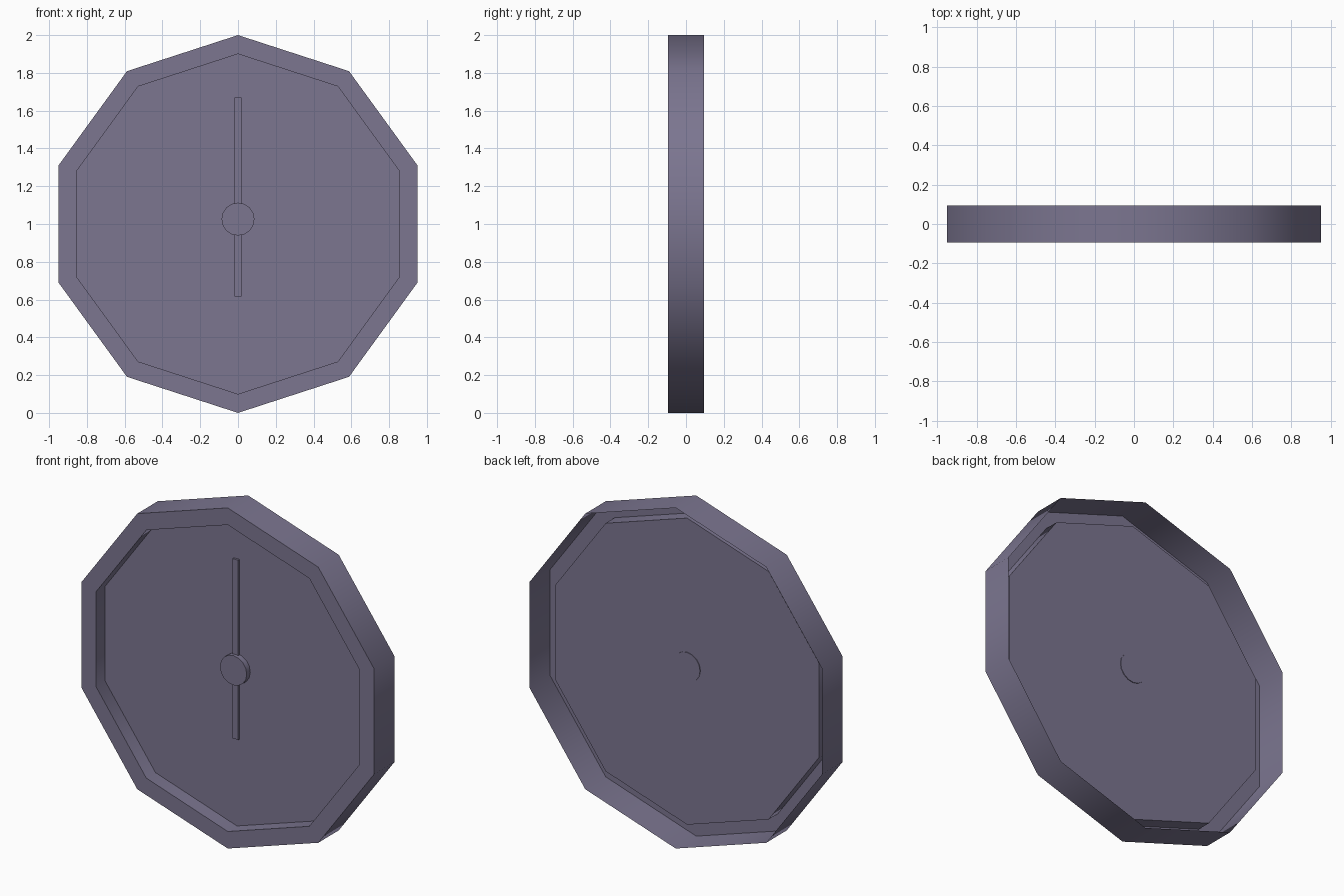
import bpy, bmesh
from math import sin, cos, pi

if "Cube" in bpy.data.objects:
    bpy.data.objects.remove(bpy.data.objects["Cube"])

mat = bpy.data.materials.new("muted_purple")
mat.diffuse_color = (0.20, 0.18, 0.28, 1)
mat.use_nodes = True
mat.node_tree.nodes["Principled BSDF"].inputs["Base Color"].default_value = mat.diffuse_color
FACE_Y = -0.01   # front surface of the dial
HUB_Z = 1.026


def finish(name, bm, smooth_angle=None):
    me = bpy.data.meshes.new(name)
    bm.to_mesh(me)
    bm.free()
    ob = bpy.data.objects.new(name, me)
    bpy.context.collection.objects.link(ob)
    me.materials.append(mat)
    if smooth_angle:
        bpy.ops.object.select_all(action='DESELECT')
        ob.select_set(True)
        bpy.context.view_layer.objects.active = ob
        bpy.ops.object.shade_smooth_by_angle(angle=smooth_angle)
    return ob


def lathe_y(name, profile, sides, zc, cap_start=False, angle=0.75):
    """Sweep (radius, y) points around the y axis and cap the last ring."""
    bm = bmesh.new()
    rings = [[bm.verts.new((r * sin(2 * pi * i / sides), y,
                            zc + r * cos(2 * pi * i / sides)))
              for i in range(sides)] for r, y in profile]
    for a, b in zip(rings, rings[1:]):
        for i in range(sides):
            j = (i + 1) % sides
            bm.faces.new((a[i], b[i], b[j], a[j]))
    bm.faces.new(rings[-1])
    if cap_start:
        bm.faces.new(rings[0][::-1])
    # Front cap must look towards -y; the other faces follow it
    bm.normal_update()
    cap = bm.faces[:] if cap_start else None
    if cap:
        bmesh.ops.recalc_face_normals(bm, faces=cap)
    else:
        bm.faces.ensure_lookup_table()
        if bm.faces[-1].normal.y > 0:
            bm.faces[-1].normal_flip()
        for f in bm.faces[:sides]:
            c = f.calc_center_median()
            if f.normal.x * c.x + f.normal.z * (c.z - zc) < 0:
                bmesh.ops.reverse_faces(bm, faces=bm.faces[:-1])
                break
    return finish(name, bm, angle)


def box(name, x0, x1, y0, y1, z0, z1):
    bm = bmesh.new()
    bmesh.ops.create_cube(bm, size=1)
    for v in bm.verts:
        v.co = ((x0 + x1) / 2 + v.co.x * (x1 - x0),
                (y0 + y1) / 2 + v.co.y * (y1 - y0),
                (z0 + z1) / 2 + v.co.z * (z1 - z0))
    return finish(name, bm)


# Ten-sided shell, open at the back: outer wall, front rim, recess wall, dial
lathe_y("clock_case", [(1, 0.095), (1, -0.095), (0.9, -0.095), (0.9, FACE_Y)],
        10, 1.0)

# Central hub, just showing through the back of the dial
lathe_y("hub", [(0.087, FACE_Y + 0.004), (0.087, FACE_Y - 0.033)],
        16, HUB_Z, cap_start=True)

# Long and short hands
for name, z0, z1 in (("long_hand", HUB_Z, 1.67), ("short_hand", 0.615, HUB_Z)):
    box(name, -0.018, 0.018, FACE_Y - 0.014, FACE_Y - 0.001, z0, z1)
